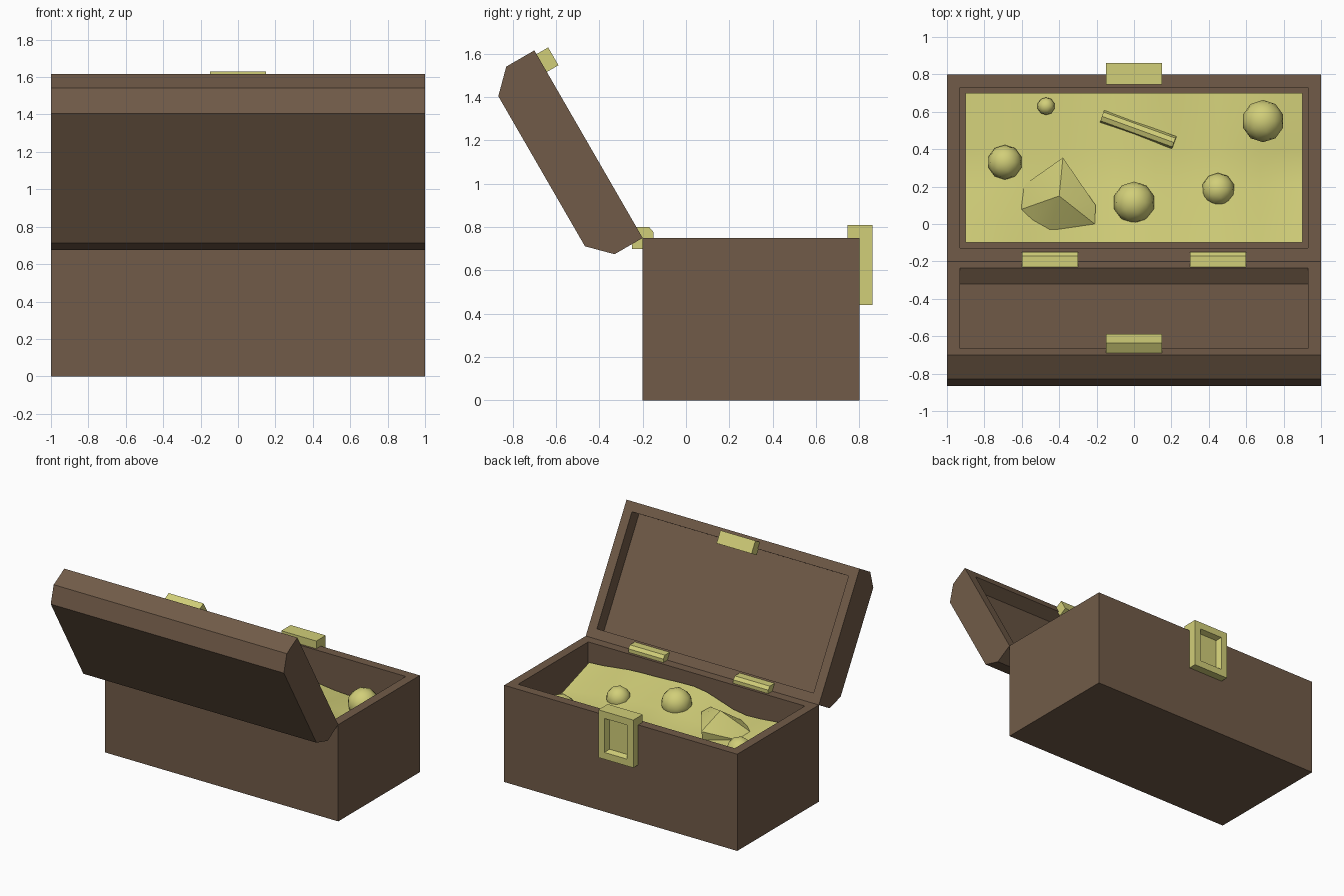
import bpy, bmesh, math
from mathutils import Vector

if "Cube" in bpy.data.objects:
    bpy.data.objects.remove(bpy.data.objects["Cube"])


def material(name, rgb):
    m = bpy.data.materials.new(name)
    m.diffuse_color = (*rgb, 1)
    m.use_nodes = True
    m.node_tree.nodes["Principled BSDF"].inputs["Base Color"].default_value = m.diffuse_color
    return m


WOOD = material("wood", (0.165, 0.105, 0.065))
GOLD = material("gold", (0.64, 0.62, 0.19))


def finish(name, bm, mat, smooth=None):
    bmesh.ops.recalc_face_normals(bm, faces=bm.faces)
    me = bpy.data.meshes.new(name)
    bm.to_mesh(me)
    bm.free()
    me.materials.append(mat)
    ob = bpy.data.objects.new(name, me)
    bpy.context.collection.objects.link(ob)
    if smooth is not None:
        bpy.ops.object.select_all(action='DESELECT')
        ob.select_set(True)
        bpy.context.view_layer.objects.active = ob
        bpy.ops.object.shade_smooth_by_angle(angle=math.radians(smooth))
    return ob


def prism(name, profile, x0, x1, mat, recess=None):
    """Extrude a (y, z) profile along x; recess = (direction, inset, depth, taper)."""
    bm = bmesh.new()
    a = [bm.verts.new((x0, y, z)) for y, z in profile]
    b = [bm.verts.new((x1, y, z)) for y, z in profile]
    bm.faces.new(a)
    bm.faces.new(b)
    n = len(profile)
    for i in range(n):
        j = (i + 1) % n
        bm.faces.new((a[i], a[j], b[j], b[i]))
    bmesh.ops.recalc_face_normals(bm, faces=bm.faces)
    if recess:
        direction, inset, depth, taper = recess
        bm.normal_update()
        d = Vector(direction).normalized()
        face = max((f for f in bm.faces if f.normal.dot(d) > 0.99),
                   key=lambda f: f.calc_center_median().dot(d))
        bmesh.ops.inset_individual(bm, faces=[face], thickness=inset)
        bm.normal_update()
        bmesh.ops.inset_individual(bm, faces=[face], thickness=taper, depth=-depth)
    return finish(name, bm, mat)


def box(y0, y1, z0, z1):
    return [(y0, z0), (y1, z0), (y1, z1), (y0, z1)]


# Lid coordinates: u along the open lid from the hinge, v out through its back
S, C = 0.5, math.sqrt(3) / 2


def lid(u, v):
    return (-0.2 - S * u - C * v, 0.75 + C * u - S * v)


# Chest body and lid, both hollowed
prism("chest_body", box(-0.2, 0.8, 0, 0.75), -1, 1, WOOD, ((0, 0, 1), 0.1, 0.65, 0))
prism("chest_lid", [lid(*p) for p in ((0, 0), (0, .15), (.1, .25), (.9, .25), (1, .15), (1, 0))],
      -1, 1, WOOD, ((0, C, S), 0.1, 0.1, 0))

# Lock plate with lip, and catch on the lid
prism("lock_plate", [(0.8, 0.44), (0.86, 0.44), (0.86, 0.81), (0.745, 0.81), (0.745, 0.75), (0.8, 0.75)],
      -0.15, 0.15, GOLD, ((0, 1, 0), 0.075, 0.04, 0.02))
prism("lid_catch", [lid(*p) for p in ((.885, .01), (.885, -.062), (.98, -.062), (.98, .01))],
      -0.15, 0.15, GOLD)

# Hinges
for side, x in (("left", -0.6), ("right", 0.3)):
    prism("hinge_" + side, [(-.25, .7), (-.15, .7), (-.15, .777), (-.17, .8), (-.25, .8)],
          x, x + 0.3, GOLD)

# Treasure heap: heights on a coarse grid, eased between
HEIGHTS = [[.59, .56, .665, .65, .61],
           [.50, .52, .57, .54, .48],
           [.48, .50, .53, .49, .48]]


def heap(x, y):
    fx = min(max((x + 0.9) / 0.45, 0), 3.999)
    fy = min(max((y + 0.1) / 0.4, 0), 1.999)
    i, j = int(fx), int(fy)
    s, t = fx - i, fy - j
    s = s * s * (3 - 2 * s)
    r = [HEIGHTS[j + k][i] * (1 - s) + HEIGHTS[j + k][i + 1] * s for k in (0, 1)]
    return r[0] * (1 - t) + r[1] * t


bm = bmesh.new()
bmesh.ops.create_grid(bm, x_segments=16, y_segments=8, size=1)
for v in bm.verts:
    x, y = v.co.x * 0.9, 0.3 + v.co.y * 0.4
    v.co = (x, y, heap(x, y))
finish("treasure_heap", bm, GOLD, 60)

# Beads half sunk in the heap
for k, (x, y, z, r) in enumerate(((-.47, .63, .52, .047), (-.69, .33, .525, .093), (0, .115, .62, .112),
                                  (.45, .185, .565, .088), (.69, .55, .55, .113))):
    bm = bmesh.new()
    bmesh.ops.create_icosphere(bm, subdivisions=2, radius=r)
    bmesh.ops.translate(bm, verts=bm.verts, vec=(x, y, z))
    finish(f"bead_{k + 1}", bm, GOLD, 45)

# Gold bar lying on the heap
bm = bmesh.new()
bmesh.ops.create_cone(bm, cap_ends=True, segments=8, radius1=.035, radius2=.035, depth=0.41)
p, q = Vector((-.17, .575, .53)), Vector((.215, .435, .55))
rot = (q - p).to_track_quat('Z', 'Y').to_matrix()
bmesh.ops.rotate(bm, verts=bm.verts, matrix=rot)
bmesh.ops.translate(bm, verts=bm.verts, vec=(p + q) / 2)
finish("gold_rod", bm, GOLD, 30)

# Large gem, corner up
RIM = [(-.38, .355, .59), (-.6, .2, .52), (-.64, .065, .52), (-.56, 0, .53),
       (-.45, -.035, .55), (-.21, 0, .6), (-.205, .1, .6)]
bm = bmesh.new()
bm.verts.new((-.4, .15, .68))
for x, y, z in RIM:
    bm.verts.new((x, y, z))
    bm.verts.new((-.4 + (x + .4) * .8, .15 + (y - .15) * .8, .4))
bmesh.ops.convex_hull(bm, input=bm.verts)
finish("large_gem", bm, GOLD, 25)
